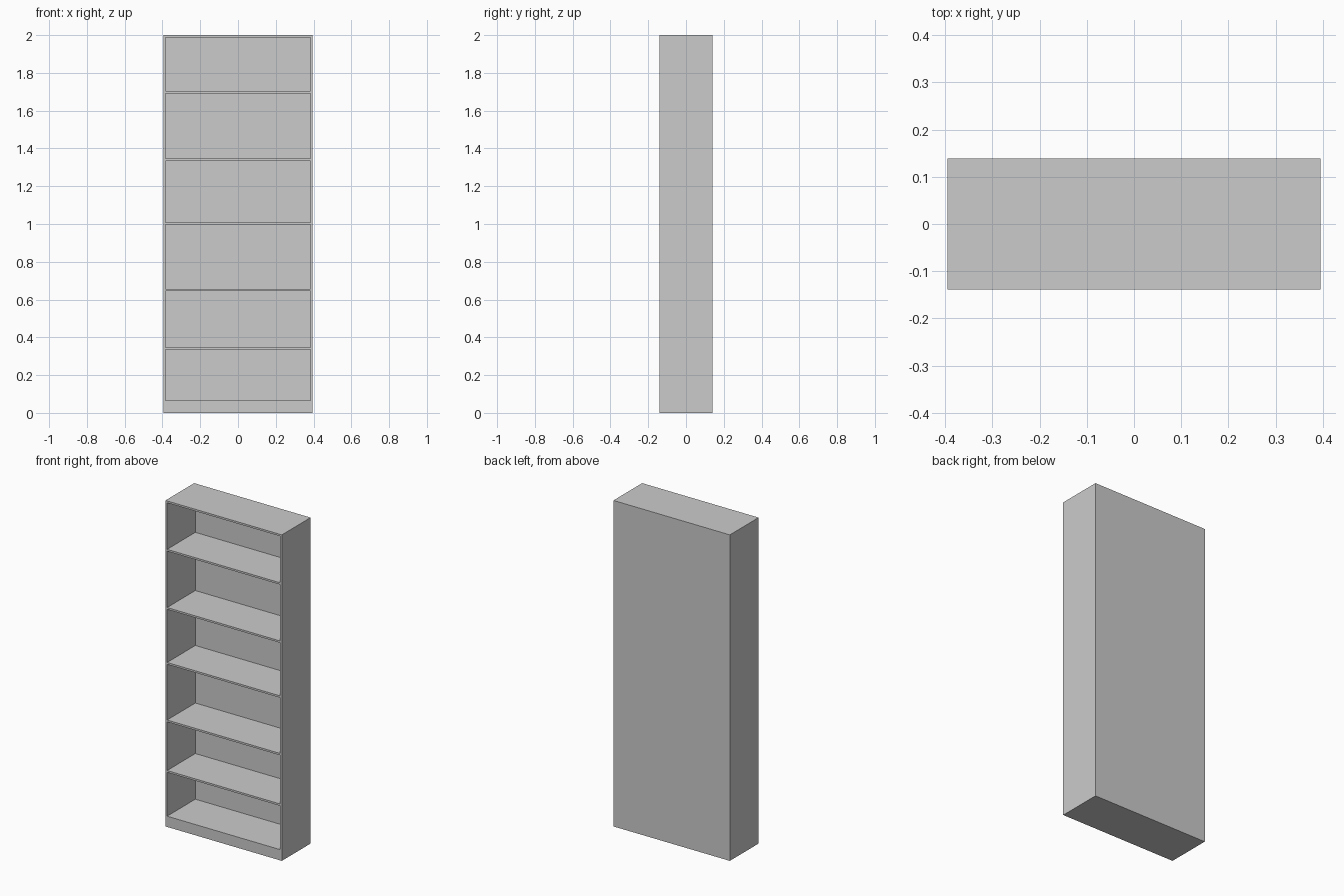
import bpy

if "Cube" in bpy.data.objects:
    bpy.data.objects.remove(bpy.data.objects["Cube"])

W, D, H = 0.79, 0.278, 2.0      # overall size
T = 0.0115                      # board thickness
BACK = 0.005                    # back panel thickness
PLINTH = 0.066                  # base height


def box(name, x0, x1, y0, y1, z0, z1):
    bpy.ops.mesh.primitive_cube_add(
        size=1, location=((x0 + x1) / 2, (y0 + y1) / 2, (z0 + z1) / 2))
    ob = bpy.context.object
    ob.name = name
    ob.scale = (x1 - x0, y1 - y0, z1 - z0)
    bpy.ops.object.transform_apply(location=False, rotation=False, scale=True)
    return ob


xi = W / 2 - T                  # inner half width
front, back = -D / 2, D / 2
inner_back = back - BACK

# Side boards
box("left_side", -W / 2, -xi, front, back, 0, H)
box("right_side", xi, W / 2, front, back, 0, H)

# Back panel, solid base and top board
box("back_panel", -xi, xi, inner_back, back, 0, H)
box("base_plinth", -xi, xi, front, inner_back, 0, PLINTH)
box("top_board", -xi, xi, front, inner_back, H - T, H)

# Shelves, listed by their top height
for i, z in enumerate((0.346, 0.656, 1.009, 1.346, 1.703)):
    box(f"shelf_{i + 1}", -xi, xi, front, inner_back, z - T, z)
